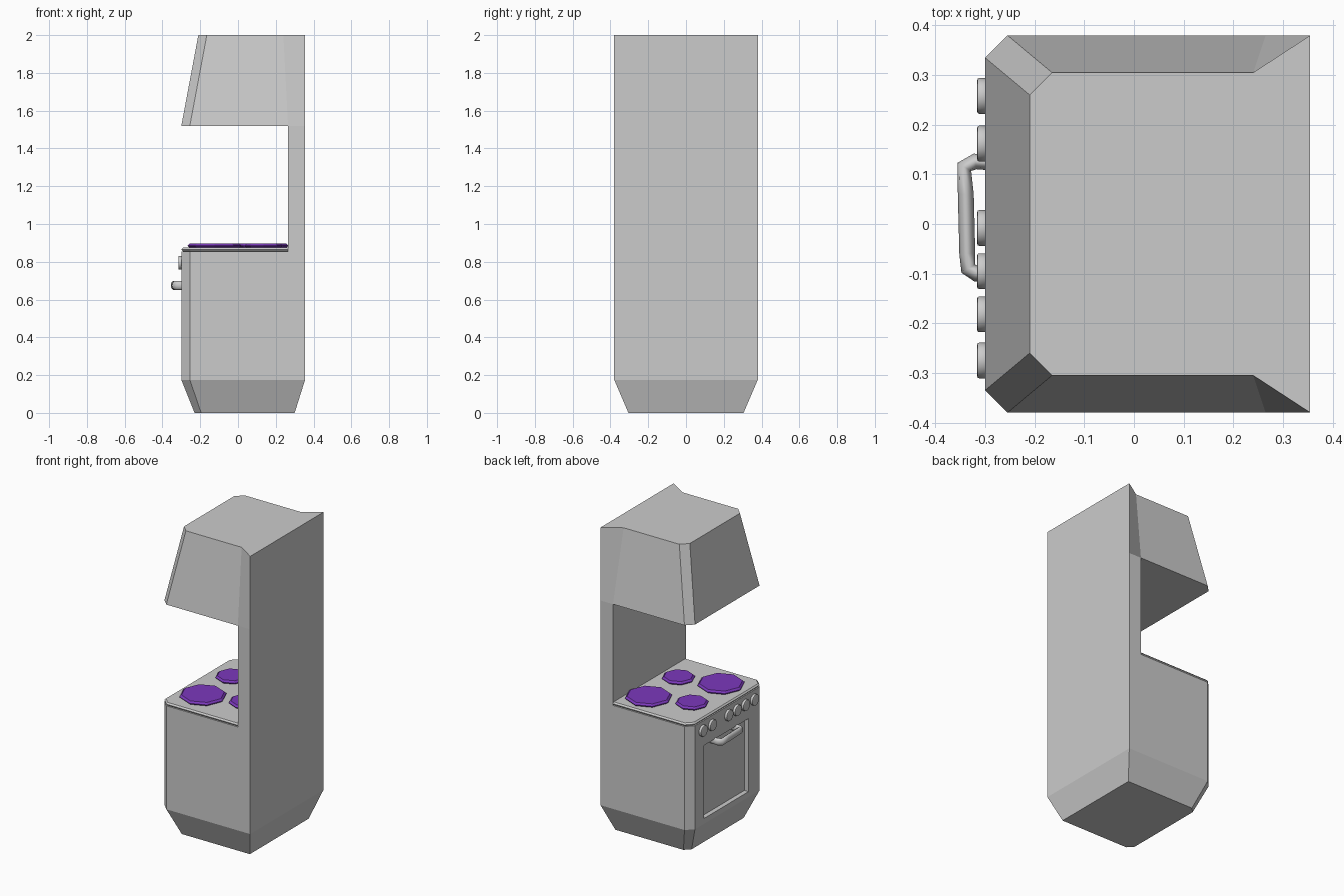
import bpy, bmesh, math

cube = bpy.data.objects.get("Cube")
if cube:
    bpy.data.objects.remove(cube)


def material(name, rgb):
    mat = bpy.data.materials.new(name)
    mat.use_nodes = True
    mat.diffuse_color = (*rgb, 1)
    mat.node_tree.nodes["Principled BSDF"].inputs["Base Color"].default_value = (*rgb, 1)
    return mat


grey = material("grey enamel", (0.6, 0.6, 0.6))
purple = material("purple burner", (0.2, 0.04, 0.5))


def add_object(name, bm, mat):
    bmesh.ops.recalc_face_normals(bm, faces=bm.faces)
    mesh = bpy.data.meshes.new(name)
    bm.to_mesh(mesh)
    bm.free()
    mesh.materials.append(mat)
    obj = bpy.data.objects.new(name, mesh)
    bpy.context.collection.objects.link(obj)
    return obj


def activate(obj):
    bpy.ops.object.select_all(action='DESELECT')
    obj.select_set(True)
    bpy.context.view_layer.objects.active = obj


def smooth(obj, angle=40):
    activate(obj)
    bpy.ops.object.shade_smooth_by_angle(angle=math.radians(angle))


def bevel(obj, width, segments=1):
    mod = obj.modifiers.new("Bevel", 'BEVEL')
    mod.width, mod.segments = width, segments
    mod.limit_method, mod.angle_limit = 'ANGLE', math.radians(60)
    activate(obj)
    bpy.ops.object.modifier_apply(modifier="Bevel")


def ring(bm, z, half):
    """Closed outline from the back left corner round the front to the back right."""
    pts = half + [(x, -y) for x, y in reversed(half)]
    return [bm.verts.new((x, y, z)) for x, y in pts]


def bridge(bm, a, b):
    for i in range(len(a)):
        j = (i + 1) % len(a)
        bm.faces.new((a[i], a[j], b[j], b[i]))


def back(r):
    return r[:2] + r[-2:]


# Cabinet: tapered foot, straight oven, rear column and sloping hood in one shell
plan = [(0.355, 0.38), (0.265, 0.38), (-0.255, 0.38), (-0.3, 0.335)]
foot = [(0.30, 0.305), (0.22, 0.305), (-0.195, 0.305), (-0.23, 0.27)]
roof = [(0.355, 0.38), (0.24, 0.305), (-0.165, 0.305), (-0.21, 0.26)]
bm = bmesh.new()
r0, r1, r2 = ring(bm, 0, foot), ring(bm, 0.175, plan), ring(bm, 0.855, plan)
r3, r4 = ring(bm, 1.52, plan), ring(bm, 2.0, roof)
bridge(bm, r0, r1)
bridge(bm, r1, r2)
bridge(bm, back(r2), back(r3))
bridge(bm, r3, r4)
for cap in (r0, r2[1:-1], r3[1:-1], r4):
    bm.faces.new(cap)
cabinet = add_object("cabinet", bm, grey)

# Oven door recess
bm = bmesh.new()
bmesh.ops.create_cube(bm, size=1)
cutter = add_object("door_cutter", bm, grey)
cutter.scale = (0.1, 0.46, 0.48)
cutter.location = (-0.32, 0.01, 0.45)
cutter.hide_render = True
cut = cabinet.modifiers.new("Door", 'BOOLEAN')
cut.operation, cut.object, cut.solver = 'DIFFERENCE', cutter, 'EXACT'
activate(cabinet)
bpy.ops.object.modifier_apply(modifier="Door")
bpy.data.objects.remove(cutter)

# Countertop
bm = bmesh.new()
top = [(0.275, 0.38), (-0.255, 0.38), (-0.3, 0.335)]
low, high = ring(bm, 0.855, top), ring(bm, 0.875, top)
bridge(bm, low, high)
bm.faces.new(low)
bm.faces.new(high)
counter = add_object("countertop", bm, grey)
bevel(counter, 0.009)

# Burners: octagonal plates with a bevelled rim
burners = [("front_right", -0.125, -0.185, 0.142), ("front_left", -0.135, 0.13, 0.1),
           ("back_right", 0.135, -0.115, 0.1), ("back_left", 0.125, 0.21, 0.142)]
for name, x, y, radius in burners:
    bpy.ops.mesh.primitive_cylinder_add(vertices=8, radius=radius, depth=0.024,
                                        location=(x, y, 0.885))
    obj = bpy.context.object
    obj.name = "burner_" + name
    obj.data.materials.append(purple)
    bevel(obj, 0.011)

# Knobs: two on the left, four on the right
for i, y in enumerate((0.258, 0.162, -0.008, -0.095, -0.182, -0.275)):
    bpy.ops.mesh.primitive_cylinder_add(vertices=16, radius=0.036, depth=0.02,
                                        location=(-0.306, y, 0.795),
                                        rotation=(0, math.pi / 2, 0))
    obj = bpy.context.object
    obj.name = f"knob_{i + 1}"
    obj.data.materials.append(grey)
    bevel(obj, 0.004, 2)
    smooth(obj)

# Door handle: a bent bar, taller than deep
curve = bpy.data.curves.new("door_handle", 'CURVE')
curve.dimensions = '3D'
curve.bevel_depth, curve.bevel_resolution = 0.016, 2
curve.use_fill_caps = True
path = [(-0.262, 0.122), (-0.32, 0.126), (-0.342, 0.115), (-0.339, 0.06),
        (-0.336, -0.06), (-0.334, -0.09), (-0.318, -0.1), (-0.262, -0.098)]
spline = curve.splines.new('POLY')
spline.points.add(len(path) - 1)
for point, (x, y) in zip(spline.points, path):
    point.co = (x, y, 0, 1)
curve.materials.append(grey)
handle = bpy.data.objects.new("door_handle", curve)
bpy.context.collection.objects.link(handle)
handle.location.z = 0.675
handle.scale.z = 1.5
activate(handle)
bpy.ops.object.convert(target='MESH')
smooth(bpy.context.object, 60)
